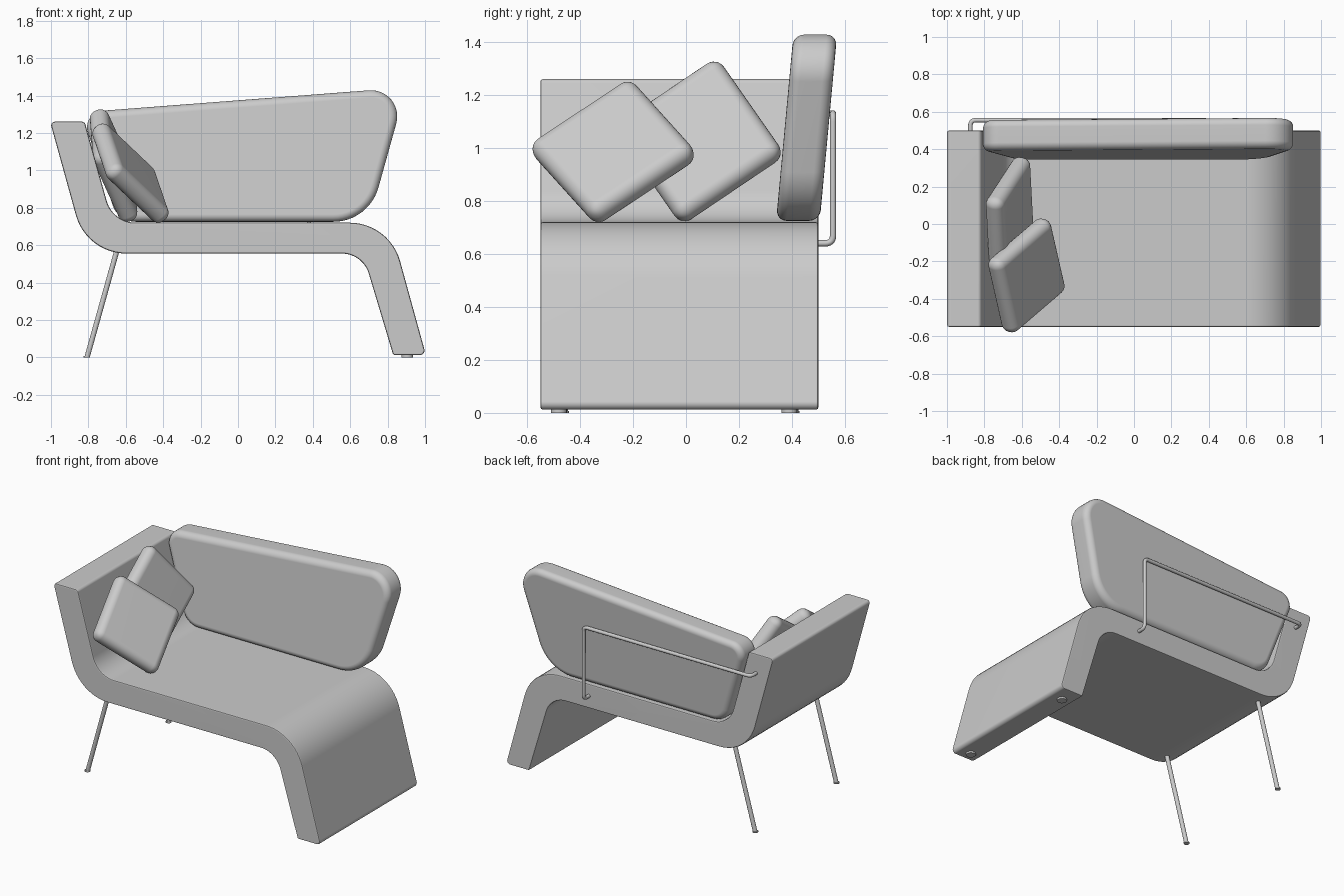
import bpy, bmesh, math
from mathutils import Vector, Matrix

cube = bpy.data.objects.get("Cube")
if cube:
    bpy.data.objects.remove(cube, do_unlink=True)

grey = bpy.data.materials.new("plain_grey")
grey.use_nodes = True
COLOUR = (0.6, 0.6, 0.6, 1)
grey.diffuse_color = COLOUR
grey.node_tree.nodes["Principled BSDF"].inputs["Base Color"].default_value = COLOUR


def rounded(corners, segments=12):
    """Round each (x, z, radius) corner of an outline with an arc."""
    points = []
    for i, (x, z, r) in enumerate(corners):
        p = Vector((x, z))
        a = (Vector(corners[i - 1][:2]) - p).normalized()
        b = (Vector(corners[(i + 1) % len(corners)][:2]) - p).normalized()
        half = a.angle(b) / 2
        centre = p + (a + b).normalized() * (r / math.sin(half))
        start = p + a * (r / math.tan(half)) - centre
        end = p + b * (r / math.tan(half)) - centre
        sweep = start.angle_signed(end)
        for k in range(segments + 1):
            t = -sweep * k / segments
            points.append(centre + Matrix.Rotation(t, 2) @ start)
    return points


def finish(name, bm, bevel=0, segments=3):
    bmesh.ops.recalc_face_normals(bm, faces=bm.faces)
    mesh = bpy.data.meshes.new(name)
    bm.to_mesh(mesh)
    bm.free()
    obj = bpy.data.objects.new(name, mesh)
    bpy.context.collection.objects.link(obj)
    mesh.materials.append(grey)
    bpy.ops.object.select_all(action='DESELECT')
    obj.select_set(True)
    bpy.context.view_layer.objects.active = obj
    if bevel:
        mod = obj.modifiers.new("soft_edges", 'BEVEL')
        mod.width, mod.segments = bevel, segments
        mod.limit_method, mod.angle_limit = 'ANGLE', math.radians(40)
        bpy.ops.object.modifier_apply(modifier=mod.name)
    bpy.ops.object.shade_smooth_by_angle(angle=math.radians(40))
    if bevel:
        obj.modifiers.new("flat_faces", 'WEIGHTED_NORMAL').keep_sharp = True
    return obj


def extrude_profile(name, points, y0, y1, bevel, segments, lean=0):
    """Extrude an xz outline along y, leaning it back with height."""
    bm = bmesh.new()
    base = min(p.y for p in points)
    face = bm.faces.new([bm.verts.new((p.x, y0 + lean * (p.y - base), p.y)) for p in points])
    made = bmesh.ops.extrude_face_region(bm, geom=[face])
    verts = [v for v in made["geom"] if isinstance(v, bmesh.types.BMVert)]
    bmesh.ops.translate(bm, verts=verts, vec=(0, y1 - y0, 0))
    return finish(name, bm, bevel, segments)


def pillow(name, centre, up, right, side=0.475, thick=0.105):
    """Square pillow standing on a corner; up and right are its diagonals."""
    up, right = Vector(up).normalized(), Vector(right).normalized()
    e1 = (up + right).normalized()
    n = right.cross(up).normalized()
    e2 = n.cross(e1)
    rot = Matrix((e1, e2, n)).transposed().to_4x4()
    bm = bmesh.new()
    bmesh.ops.create_cube(bm, size=1)
    bmesh.ops.scale(bm, verts=bm.verts, vec=(side, side, thick))
    bmesh.ops.transform(bm, verts=bm.verts, matrix=Matrix.Translation(centre) @ rot)
    return finish(name, bm, 0.048, 6)


def rod(name, a, b, radius):
    a, b = Vector(a), Vector(b)
    bm = bmesh.new()
    turn = (b - a).to_track_quat('Z', 'Y').to_matrix().to_4x4()
    bmesh.ops.create_cone(bm, cap_ends=True, segments=20, radius1=radius, radius2=radius,
                          depth=(b - a).length, matrix=Matrix.Translation((a + b) / 2) @ turn)
    return finish(name, bm)


# One continuous slab: armrest, seat and sloping front leg
seat_outline = rounded([
    (-1.005, 1.26, 0.02), (-0.81, 0.555, 0.28), (0.667, 0.555, 0.15), (0.83, 0.012, 0.015),
    (1.005, 0.012, 0.025), (0.81, 0.72, 0.28), (-0.67, 0.72, 0.16), (-0.82, 1.26, 0.02)])
extrude_profile("seat_body", seat_outline, -0.55, 0.50, 0.01, 2)

# Leaning back cushion
back_outline = rounded([
    (-0.84, 1.31, 0.09), (-0.64, 0.725, 0.13), (0.70, 0.725, 0.25),
    (0.90, 1.443, 0.14)])
extrude_profile("back_cushion", back_outline, 0.34, 0.505, 0.04, 5, lean=0.093)

# Loose pillows
pillow("front_pillow", (-0.575, -0.275, 0.985), (-0.30, 0.13, 0.43), (0.15, 0.51, 0))
pillow("rear_pillow", (-0.665, 0.05, 1.025), (-0.15, 0.10, 0.5), (0.12, 0.52, -0.09))

# Thin slanted legs under the armrest, and foot pads under the slab
for side, y in (("front", -0.46), ("back", 0.41)):
    rod(side + "_leg", (-0.806, y, 0.004), (-0.645, y, 0.58), 0.014)
    rod(side + "_leg_tip", (-0.808, y, 0), (-0.808, y, 0.008), 0.018)
    rod(side + "_foot_pad", (0.905, y - 0.02, 0), (0.905, y - 0.02, 0.02), 0.03)

# Bent tube supporting the back cushion
path = [(-0.875, 0.48, 1.13), (-0.875, 0.555, 1.13), (0.38, 0.555, 1.13),
        (0.38, 0.555, 0.64), (0.38, 0.48, 0.64)]
curve = bpy.data.curves.new("back_support", 'CURVE')
curve.dimensions = '3D'
curve.bevel_depth, curve.bevel_resolution = 0.012, 3
curve.use_fill_caps = True
points = [Vector(path[0])]
for prev, p, nxt in zip(path, path[1:], path[2:]):
    prev, p, nxt = Vector(prev), Vector(p), Vector(nxt)
    a, b = (prev - p).normalized() * 0.03, (nxt - p).normalized() * 0.03
    for k in range(7):
        t = k / 6
        points.append(p + a * (1 - t) ** 2 + b * t ** 2)
points.append(Vector(path[-1]))
spline = curve.splines.new('POLY')
spline.points.add(len(points) - 1)
for sp, p in zip(spline.points, points):
    sp.co = (*p, 1)
    sp.radius = 1
spline.use_smooth = True
curve.materials.append(grey)
bpy.context.collection.objects.link(bpy.data.objects.new("back_support", curve))
